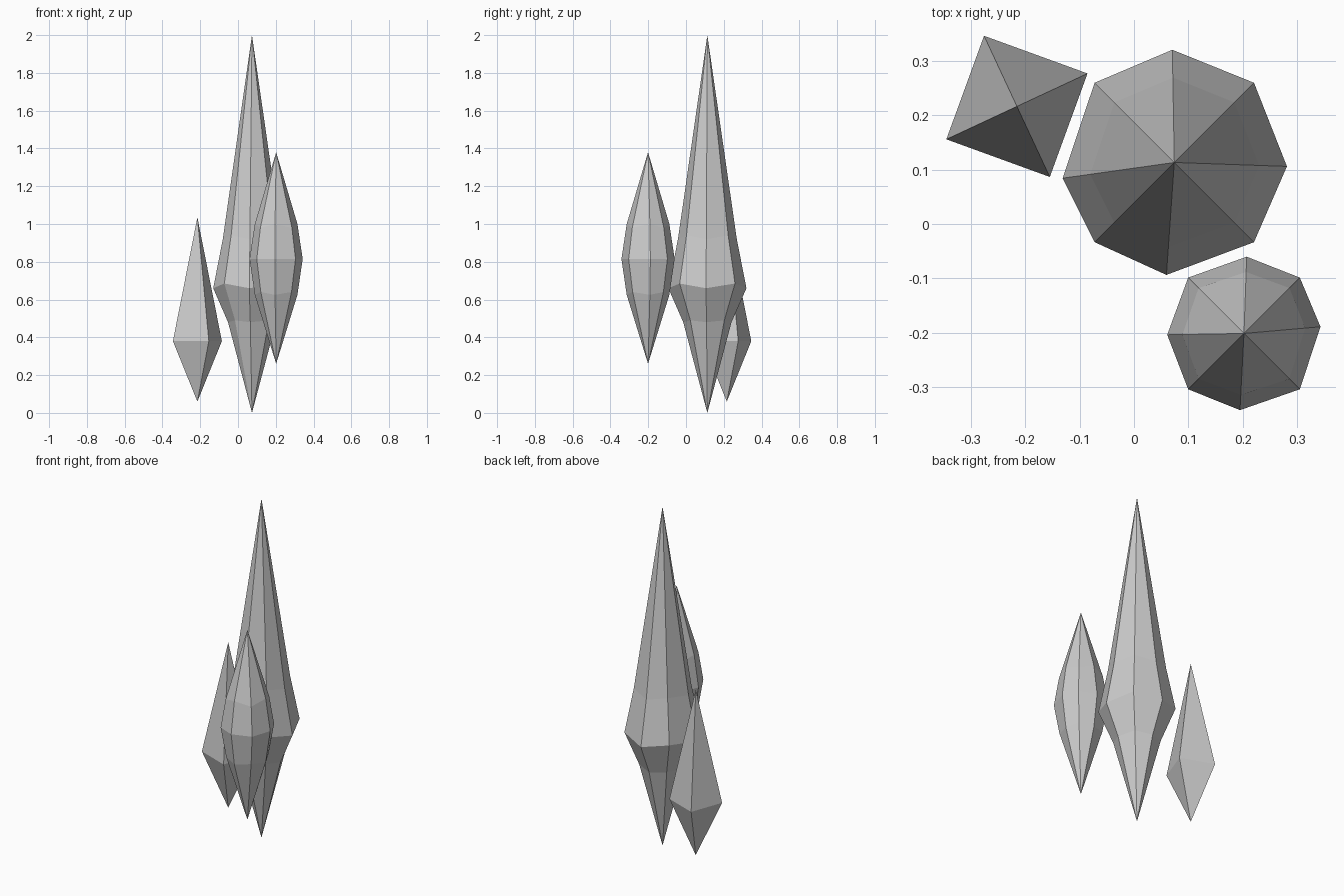
import bpy
import bmesh
from math import sin, cos, radians

if "Cube" in bpy.data.objects:
    bpy.data.objects.remove(bpy.data.objects["Cube"])


def crystal(name, centre, bottom, top, angles, rings):
    """Pointed shard; each ring is (r_even, z_even, r_odd, z_odd)."""
    cx, cy = centre
    n = len(angles)
    bm = bmesh.new()
    low = bm.verts.new((cx, cy, bottom))
    high = bm.verts.new((cx, cy, top))
    loops = []
    for ring in rings:
        loop = []
        for i, a in enumerate(angles):
            r, z = ring[2 * (i % 2):2 * (i % 2) + 2]
            loop.append(bm.verts.new((cx + r * cos(radians(a)), cy + r * sin(radians(a)), z)))
        loops.append(loop)
    for i in range(n):
        j = (i + 1) % n
        bm.faces.new((low, loops[0][j], loops[0][i]))
        bm.faces.new((high, loops[-1][i], loops[-1][j]))
        for a, b in zip(loops, loops[1:]):
            bm.faces.new((a[i], a[j], b[j], b[i]))
    bmesh.ops.recalc_face_normals(bm, faces=bm.faces)
    mesh = bpy.data.meshes.new(name)
    bm.to_mesh(mesh)
    bm.free()
    obj = bpy.data.objects.new(name, mesh)
    bpy.context.collection.objects.link(obj)
    return obj


# Tall eight-sided shard, slightly irregular around its girdle
crystal("tall_crystal", (0.074, 0.113), 0.0, 2.0,
        [-2, 45, 91, 135, 188, 225, 266, 315],
        [(0.128, 0.48, 0.127, 0.49),
         (0.207, 0.66, 0.207, 0.685),
         (0.156, 0.92, 0.156, 0.94)])

# Medium eight-sided shard with a barrel-like middle
crystal("medium_crystal", (0.202, -0.201), 0.26, 1.38,
        [5, 45, 88, 135, 181, 225, 267, 315],
        [(0.113, 0.625, 0.115, 0.64),
         (0.141, 0.815, 0.145, 0.815),
         (0.113, 1.0, 0.118, 0.98)])

# Small four-sided shard
crystal("small_crystal", (-0.215, 0.216), 0.06, 1.035,
        [25 + 90 * k for k in range(4)],
        [(0.143, 0.38, 0.143, 0.38)])
